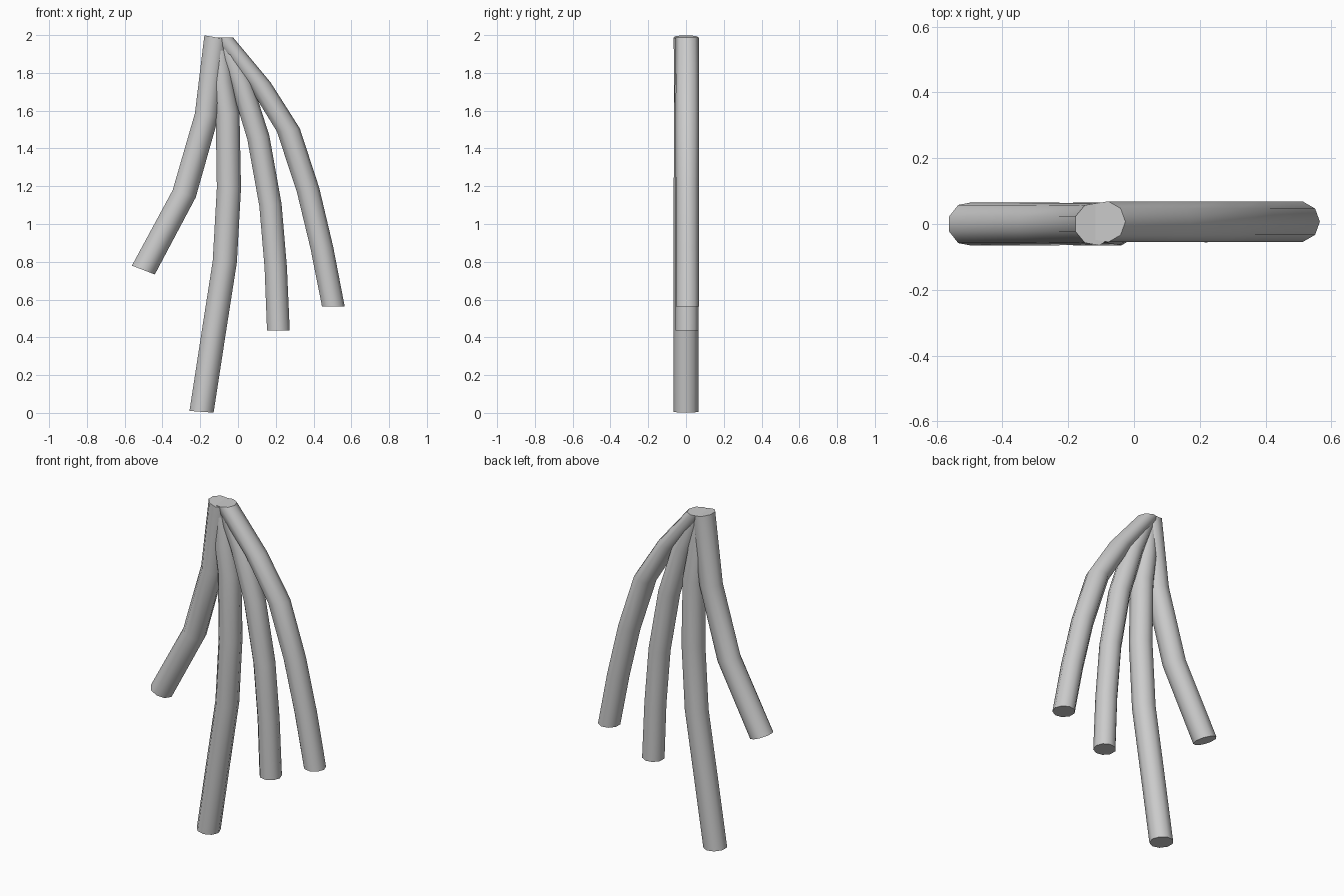
import bpy, bmesh
from math import cos, sin, radians, tau

if "Cube" in bpy.data.objects:
    bpy.data.objects.remove(bpy.data.objects["Cube"])

SIDES = 9


def strand(name, y, rings):
    """Nine-sided tube through rings of (x, z, tilt in degrees, radius), capped at both ends."""
    bm = bmesh.new()
    loops = []
    for x, z, tilt, r in rings:
        t = radians(tilt)
        loop = []
        for i in range(SIDES):
            a = tau * i / SIDES
            u, v = r * cos(a), r * sin(a)
            loop.append(bm.verts.new((x + u * cos(t), y + v, z + u * sin(t))))
        loops.append(loop)
    for a, b in zip(loops, loops[1:]):
        for i in range(SIDES):
            j = (i + 1) % SIDES
            bm.faces.new((a[i], a[j], b[j], b[i]))
    bm.faces.new(loops[0])
    bm.faces.new(loops[-1])
    bmesh.ops.recalc_face_normals(bm, faces=bm.faces[:])
    mesh = bpy.data.meshes.new(name)
    bm.to_mesh(mesh)
    bm.free()
    obj = bpy.data.objects.new(name, mesh)
    bpy.context.collection.objects.link(obj)
    # Smooth sides, crisp end caps
    bpy.ops.object.select_all(action='DESELECT')
    obj.select_set(True)
    bpy.context.view_layer.objects.active = obj
    bpy.ops.object.shade_smooth_by_angle(angle=radians(50))
    return obj


# Short strand that kicks out to the left
strand("left_strand", 0.0, [
    (-0.117, 1.988, -10, 0.066), (-0.168, 1.575, -10, 0.065),
    (-0.287, 1.16, -17, 0.066), (-0.503, 0.757, -21, 0.067)])

# Longest strand, reaching the floor
strand("long_strand", 0.0, [
    (-0.105, 1.975, 0, 0.05), (-0.085, 1.75, 5, 0.06), (-0.057, 1.58, 3, 0.065),
    (-0.05, 1.19, 0, 0.066), (-0.072, 0.80, -3, 0.066),
    (-0.133, 0.41, -4, 0.066), (-0.195, 0.006, -4, 0.066)])

# Inner right strand
strand("inner_right_strand", 0.005, [
    (-0.085, 1.975, 0, 0.052), (0.015, 1.75, 12, 0.058), (0.106, 1.457, 10, 0.061),
    (0.17, 1.10, 6, 0.061), (0.198, 0.77, 2, 0.061), (0.212, 0.435, 0, 0.062)])

# Outer right strand
strand("outer_right_strand", 0.007, [
    (-0.089, 1.988, 0, 0.063), (0.11, 1.745, 5, 0.062), (0.265, 1.497, 8, 0.063),
    (0.369, 1.18, 12, 0.062), (0.442, 0.875, 5, 0.062), (0.503, 0.563, 0, 0.062)])
